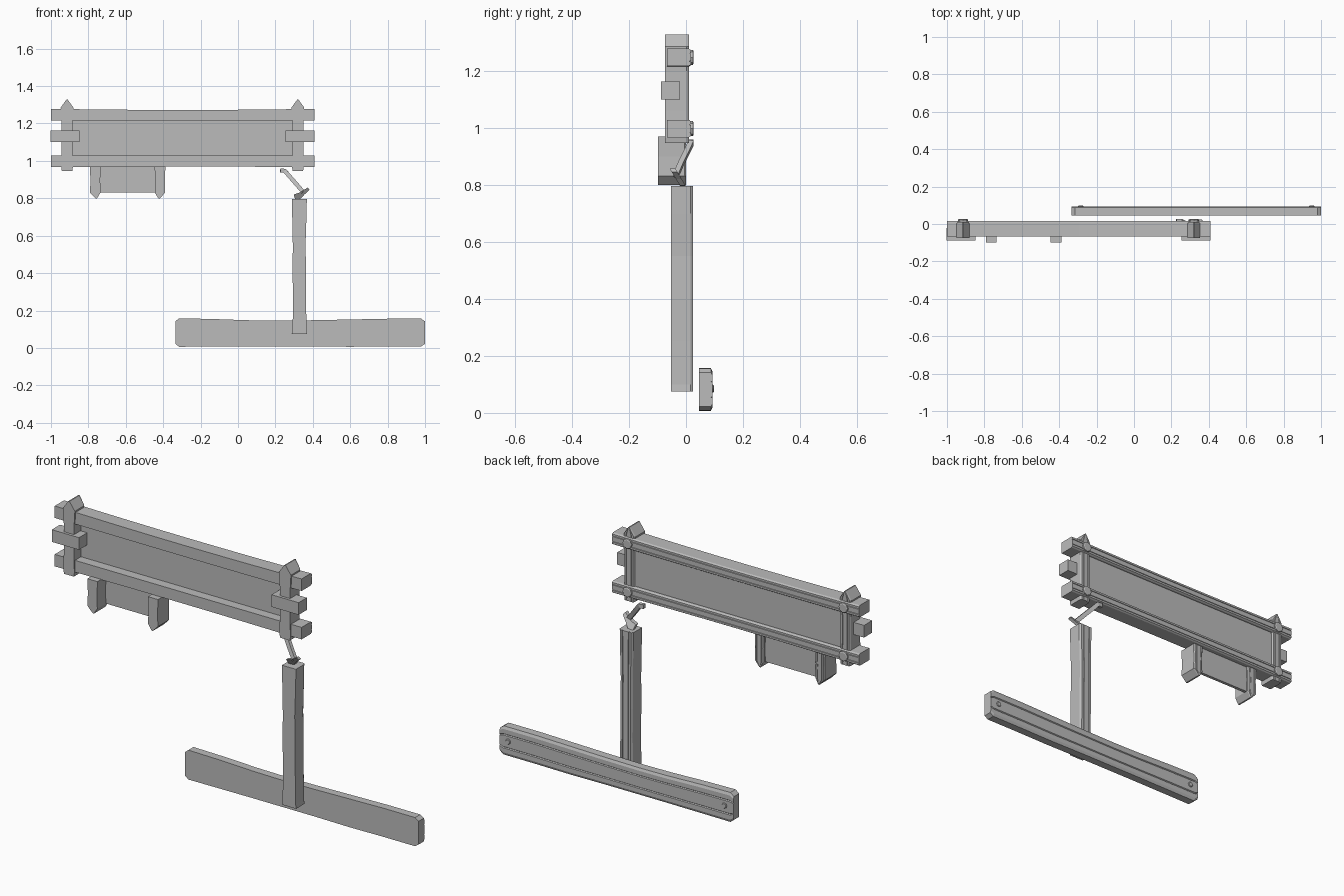
import bpy, bmesh, math
from mathutils import Vector

cube = bpy.data.objects.get("Cube")
if cube:
    bpy.data.objects.remove(cube, do_unlink=True)

grey = bpy.data.materials.new("plain_grey")
grey.use_nodes = True
grey.diffuse_color = (0.5, 0.5, 0.5, 1)
grey.node_tree.nodes["Principled BSDF"].inputs["Base Color"].default_value = (0.5, 0.5, 0.5, 1)


def finish(name, bm):
    bmesh.ops.recalc_face_normals(bm, faces=bm.faces)
    mesh = bpy.data.meshes.new(name)
    bm.to_mesh(mesh)
    bm.free()
    mesh.materials.append(grey)
    obj = bpy.data.objects.new(name, mesh)
    bpy.context.collection.objects.link(obj)
    return obj


def skin(name, rings):
    """Join equal rings of points into a closed solid."""
    bm = bmesh.new()
    loops = [[bm.verts.new(p) for p in ring] for ring in rings]
    for a, b in zip(loops, loops[1:]):
        for i in range(len(a)):
            j = (i + 1) % len(a)
            bm.faces.new((a[i], a[j], b[j], b[i]))
    bm.faces.new(loops[0])
    bm.faces.new(loops[-1])
    return finish(name, bm)


def section(y0, y1, chamfer=0.008, groove=0.005):
    """Timber section: flat front, chamfered and twice grooved back."""
    half = [(y1 - chamfer, 1), (y1, 0.82)]
    if groove:
        half += [(y1, 0.5), (y1 - groove, 0.45), (y1, 0.4)]
    return [(y0, -1), (y0, 1)] + half + [(y, -v) for y, v in reversed(half)]


def timber(name, sec, stations, upright=False):
    """Stations are (position along timber, centre, half width)."""
    rings = []
    for t, c, h in stations:
        if upright:
            rings.append([(c + h * v, y, t) for y, v in sec])
        else:
            rings.append([(t, y, c + h * v) for y, v in sec])
    return skin(name, rings)


def box(name, x0, x1, y0, y1, z0, z1):
    ring = [(y0, z0), (y1, z0), (y1, z1), (y0, z1)]
    return skin(name, [[(x, y, z) for y, z in ring] for x in (x0, x1)])


def knob(name, x, y, z, r, depth):
    rings = []
    for yy, rr in ((y - depth, r), (y - 0.003, r), (y, r * 0.8)):
        rings.append([(x + rr * math.cos(a * math.pi / 4), yy, z + rr * math.sin(a * math.pi / 4))
                      for a in range(8)])
    return skin(name, rings)


MID = -0.297  # middle of the large board

# Large board: panel and two long rails
box("board_panel", -0.9, 0.31, -0.018, 0.0, 1.0, 1.24)
for name, z, bow in (("top_rail", 1.247, -0.004), ("bottom_rail", 0.997, 0.002)):
    stations = []
    for i in range(9):
        x = -1 + 1.41 * i / 8
        stations.append((x, z + bow * math.sin(math.pi * i / 8), 0.031 - 0.002 * math.sin(math.pi * i / 8)))
    timber(name, section(-0.067, 0.017), stations)

# Pointed posts, short front cleats and peg heads on both ends
for side, s in (("right", -1), ("left", 1)):
    cx = MID + s * 0.617
    timber(side + "_post", section(-0.074, 0.01), [
        (0.946, cx, 0.028), (0.965, cx, 0.031), (1.06, cx, 0.029), (1.2, cx, 0.029),
        (1.285, cx, 0.034), (1.328, cx, 0.003)], upright=True)
    x_out, x_in = MID + s * 0.705, MID + s * 0.55
    box(side + "_cleat", min(x_out, x_in), max(x_out, x_in), -0.088, -0.021, 1.1, 1.163)
    for level, z in (("top", 1.247), ("bottom", 0.997)):
        knob(f"{side}_{level}_peg", cx, 0.027, z, 0.026, 0.02)

# Small hanging sign
box("small_panel", -0.75, -0.43, -0.028, -0.012, 0.83, 0.98)
for side, cx in (("right", -0.763), ("left", -0.417)):
    timber("small_sign_post_" + side, section(-0.098, 0.0, 0.006), [
        (0.8, cx + (0.005 if side == "right" else -0.005), 0.004), (0.83, cx, 0.028),
        (0.9, cx, 0.026), (0.97, cx, 0.029)], upright=True)

# Upright pole
timber("pole", section(-0.053, 0.025, 0.01, 0.006), [
    (0.075, 0.328, 0.041), (0.1, 0.329, 0.037), (0.25, 0.329, 0.035), (0.4, 0.328, 0.036),
    (0.55, 0.327, 0.034), (0.7, 0.328, 0.038), (0.795, 0.328, 0.04)], upright=True)

# Low plank with clipped ends and a gentle sag
timber("low_plank", section(0.045, 0.093, 0.006), [
    (-0.335, 0.082, 0.06), (-0.315, 0.082, 0.076), (-0.15, 0.081, 0.074), (0.05, 0.078, 0.07),
    (0.2, 0.077, 0.069), (0.4, 0.078, 0.07), (0.6, 0.079, 0.073), (0.8, 0.082, 0.074),
    (0.98, 0.082, 0.074), (1.0, 0.082, 0.06)])
for side, x in (("right", -0.285), ("left", 0.95)):
    knob(side + "_plank_nail", x, 0.098, 0.085, 0.014, 0.012)

# Hatchet handle: a flat strip swept along a bent path
path = [Vector(p) for p in ((0.226, 0.017, 0.948), (0.25, 0.018, 0.947), (0.275, 0.004, 0.918),
                            (0.31, -0.016, 0.878), (0.35, -0.036, 0.832))]
rings = []
for i, p in enumerate(path):
    d = (path[min(i + 1, len(path) - 1)] - path[max(i - 1, 0)]).normalized()
    u = d.cross(Vector((0, 1, 0))).normalized() * 0.011
    w = d.cross(u).normalized() * 0.009
    rings.append([p + u + w, p - u + w, p - u - w, p + u - w])
skin("hatchet_handle", rings)

# Hatchet head: blade outline tilted back towards its edge
outline = [(0.373, 0.858), (0.382, 0.845), (0.355, 0.82), (0.335, 0.798),
           (0.305, 0.796), (0.298, 0.82), (0.335, 0.833)]
skin("hatchet_head", [[(x, -0.048 + (0.858 - z) * 0.6 + off, z) for x, z in outline]
                      for off in (-0.01, 0.01)])
